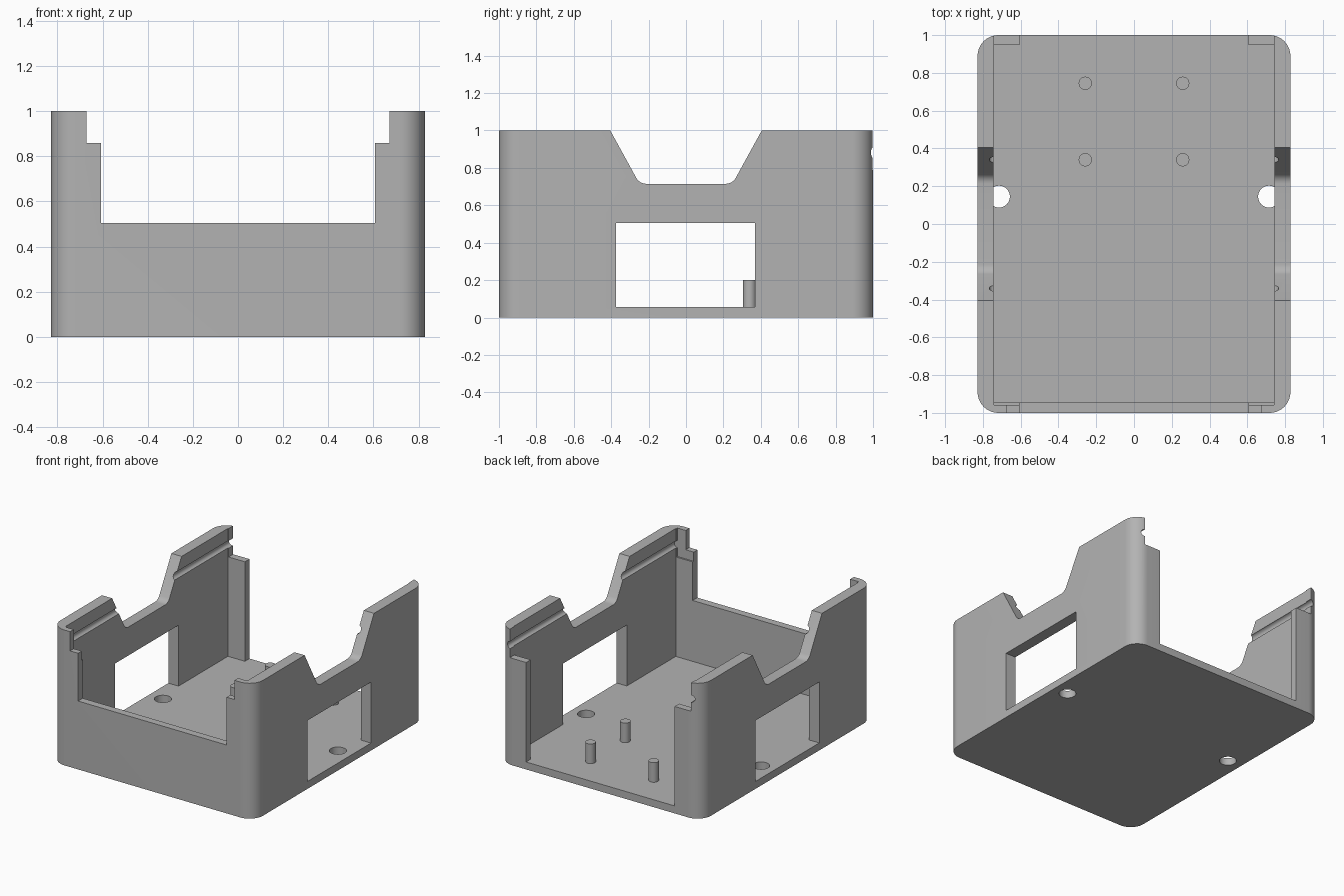
import bpy, bmesh, math

default_cube = bpy.data.objects.get("Cube")
if default_cube:
    bpy.data.objects.remove(default_cube, do_unlink=True)

grey = bpy.data.materials.new("plain grey")
grey.use_nodes = True
colour = (0.45, 0.45, 0.45, 1)
grey.diffuse_color = colour
grey.node_tree.nodes["Principled BSDF"].inputs["Base Color"].default_value = colour

FLOOR = 0.055


def prism(name, points, low, high, axis="z"):
    """Extrude a flat outline along z, x or y."""
    place = {"z": lambda u, v, w: (u, v, w),
             "x": lambda u, v, w: (w, u, v),
             "y": lambda u, v, w: (u, w, v)}[axis]
    bm = bmesh.new()
    face = bm.faces.new([bm.verts.new(place(u, v, low)) for u, v in points])
    top = bmesh.ops.extrude_face_region(bm, geom=[face])
    verts = [e for e in top["geom"] if isinstance(e, bmesh.types.BMVert)]
    bmesh.ops.translate(bm, verts=verts, vec=place(0, 0, high - low))
    bmesh.ops.recalc_face_normals(bm, faces=bm.faces[:])
    mesh = bpy.data.meshes.new(name)
    bm.to_mesh(mesh)
    bm.free()
    mesh.materials.append(grey)
    obj = bpy.data.objects.new(name, mesh)
    bpy.context.collection.objects.link(obj)
    return obj


def arc(cx, cy, r, start, end, steps):
    return [(cx + r * math.cos(math.radians(start + (end - start) * i / steps)),
             cy + r * math.sin(math.radians(start + (end - start) * i / steps)))
            for i in range(steps + 1)]


def circle(cx, cy, r, steps=32):
    return arc(cx, cy, r, 0, 360, steps)[:-1]


def box(name, x0, x1, y0, y1, z0, z1):
    return prism(name, [(x0, y0), (x1, y0), (x1, y1), (x0, y1)], z0, z1)


def cut(target, cutter):
    cutter.hide_render = True
    mod = target.modifiers.new("cut", "BOOLEAN")
    mod.operation = "DIFFERENCE"
    mod.solver = "EXACT"
    mod.object = cutter
    bpy.context.view_layer.objects.active = target
    bpy.ops.object.modifier_apply(modifier=mod.name)
    bpy.data.objects.remove(cutter, do_unlink=True)


def smooth(obj):
    bpy.ops.object.select_all(action="DESELECT")
    obj.select_set(True)
    bpy.context.view_layer.objects.active = obj
    bpy.ops.object.shade_smooth_by_angle(angle=math.radians(30))


# Outer block with rounded upright corners
R = 0.11
outline = []
for sx, sy, start in ((1, 1, 0), (-1, 1, 90), (-1, -1, 180), (1, -1, 270)):
    outline += arc(sx * (0.828 - R), sy * (1 - R), R, start, start + 90, 12)
case = prism("open_case", outline, 0, 1)

# Main cavity and the wider recess for a sliding lid
cut(case, box("cavity", -0.745, 0.745, -0.945, 0.947, FLOOR, 1.2))
cut(case, box("lid_recess", -0.74, 0.74, -0.957, 1.2, 0.79, 1.2))

# Front opening with a step, and back opening down to the floor
cut(case, box("front_opening", -0.607, 0.607, -1.2, -0.5, 0.505, 1.2))
cut(case, box("front_step", -0.672, 0.672, -1.2, -0.5, 0.858, 1.2))
cut(case, box("back_opening", -0.607, 0.607, 0.5, 1.2, FLOOR, 1.2))

# Side windows
cut(case, box("side_windows", -1.2, 1.2, -0.373, 0.37, FLOOR, 0.505))

# Sloped notches with rounded lower corners in both side walls
fillet = 0.06
right_bend = arc(0.213, 0.715 + fillet, fillet, -90, -31, 6)
notch = [(-y, z) for y, z in reversed(right_bend)] + right_bend
notch += [(0.405, 1), (0.405, 1.2), (-0.405, 1.2), (-0.405, 1)]
cut(case, prism("wall_notches", notch, -1.2, 1.2, "x"))

# Rounded lid grooves and floor holes on each side
for side in (-1, 1):
    cut(case, prism("lid_groove", circle(side * 0.739, 0.882, 0.027, 20),
                    -0.957, 1.2, "y"))
    cut(case, prism("floor_hole", circle(side * 0.715, 0.145, 0.058),
                    -0.2, FLOOR + 0.002))
smooth(case)

# Mounting pegs on the floor
for side, x in (("right", -0.258), ("left", 0.258)):
    for row, y in (("middle", 0.34), ("back", 0.745)):
        smooth(prism(f"{row}_{side}_peg", circle(x, y, 0.035), FLOOR - 0.01, 0.2))
